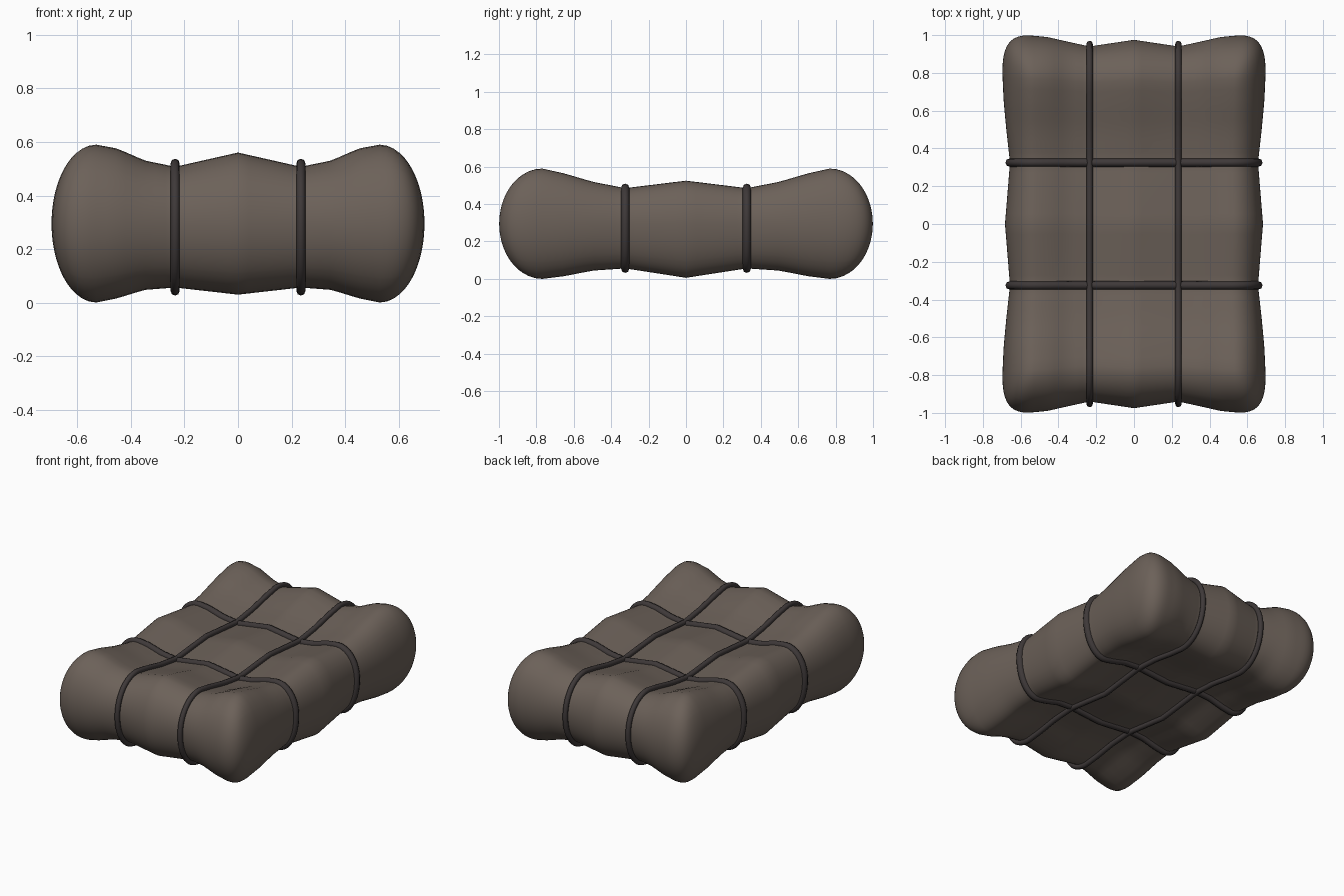
import bpy, bmesh, math
from mathutils import Vector

if "Cube" in bpy.data.objects:
    bpy.data.objects.remove(bpy.data.objects["Cube"])

CZ = 0.295


def material(name, rgb):
    m = bpy.data.materials.new(name)
    m.diffuse_color = (*rgb, 1)
    m.use_nodes = True
    m.node_tree.nodes["Principled BSDF"].inputs["Base Color"].default_value = m.diffuse_color
    return m


def lerp_table(table, v):
    for (a, fa), (b, fb) in zip(table, table[1:]):
        if v <= b:
            return fa + (fb - fa) * max(v - a, 0) / (b - a)
    return table[-1][1]


# thickness profiles of the padded bundle, pinched where the cords run
F_TOP = [(0, .90), (.235, .72), (.35, .80), (.45, .95), (.53, 1)]
G_TOP = [(0, .78), (.325, .645), (.5, .76), (.65, .91), (.77, 1)]
F_BOT = [(0, .90), (.235, .81), (.35, .84), (.45, .945), (.53, 1)]
G_BOT = [(0, .98), (.325, .81), (.5, .85), (.65, .95), (.77, 1)]
# pinching of the side walls
SIDE_X = [(0, .98), (.325, .942), (.5, .97), (.65, .99), (.8, 1)]
SIDE_Y = [(0, .975), (.235, .94), (.35, .965), (.46, .99), (.57, 1)]
# cube coordinate to flat core position
CORE_X = [(0, 0), (.3, .235), (.7, .53)]
CORE_Y = [(0, 0), (.3, .325), (.7, .77)]


def bundle_point(c):
    """Map a point on the surface of the unit cube to the padded bundle."""
    ax, ay, az = abs(c[0]), abs(c[1]), abs(c[2])
    ex, ey = max(ax - .7, 0) / .3, max(ay - .7, 0) / .3
    h = (ex ** 3.2 + ey ** 3.2) ** (1 / 3.2)
    n = max(math.hypot(h, az), 1e-6)
    x = lerp_table(CORE_X, ax) + .167 * ex / n
    y = lerp_table(CORE_Y, ay) + .23 * ey / n
    f, g = (F_TOP, G_TOP) if c[2] >= 0 else (F_BOT, G_BOT)
    z = .295 * az / n * lerp_table(f, x) * lerp_table(g, y)
    nx = x - .697 * (1 - lerp_table(SIDE_X, y)) * (x / .697) ** 4
    ny = y - (1 - lerp_table(SIDE_Y, x)) * y ** 4
    return Vector((math.copysign(nx, c[0]), math.copysign(ny, c[1]),
                   CZ + math.copysign(z, c[2])))


cloth = material("brown grey cloth", (.150, .120, .100))
cord = material("dark cord", (.048, .040, .040))

# padded bundle
bm = bmesh.new()
bmesh.ops.create_cube(bm, size=2)
bmesh.ops.subdivide_edges(bm, edges=bm.edges[:], cuts=39, use_grid_fill=True)
for v in bm.verts:
    v.co = bundle_point(v.co)
for p in bm.faces:
    p.smooth = True
me = bpy.data.meshes.new("padded_bundle")
bm.to_mesh(me)
bm.free()
me.materials.append(cloth)
bpy.context.collection.objects.link(bpy.data.objects.new("padded_bundle", me))


def square_loop(n=40):
    """Points around the outline of a square of half size 1."""
    pts = []
    for k in range(4):
        for i in range(n):
            t = -1 + 2 * i / n
            pts.append([(t, -1), (1, t), (-t, 1), (-1, -t)][k])
    return pts


def tie(name, axis, c, radius, lift):
    """Cord loop around the bundle at a fixed cube coordinate."""
    pts = []
    for a, b in square_loop():
        pts.append(bundle_point((c, a, b) if axis == 0 else (a, c, b)))
    cu = bpy.data.curves.new(name, 'CURVE')
    cu.dimensions = '3D'
    cu.bevel_depth = radius
    cu.bevel_resolution = 2
    sp = cu.splines.new('POLY')
    sp.points.add(len(pts) - 1)
    for i, p in enumerate(pts):
        t = pts[(i + 1) % len(pts)] - pts[i - 1]
        side = Vector((1, 0, 0)) if axis == 0 else Vector((0, 1, 0))
        out = t.cross(side).normalized()
        if out.dot(p - Vector((0, 0, CZ))) < 0:
            out = -out
        q = p + out * lift
        q[axis] = math.copysign(.235 if axis == 0 else .325, c)
        sp.points[i].co = (*q, 1)
    sp.use_cyclic_u = True
    cu.materials.append(cord)
    ob = bpy.data.objects.new(name, cu)
    bpy.context.collection.objects.link(ob)
    bpy.ops.object.select_all(action='DESELECT')
    ob.select_set(True)
    bpy.context.view_layer.objects.active = ob
    bpy.ops.object.convert(target='MESH')
    bpy.ops.object.shade_smooth()


# four cords: two lengthwise, two crosswise
for s, word in ((-1, "left"), (1, "right")):
    tie("lengthwise_cord_" + word, 0, .3 * s, .017, .013)
for s, word in ((-1, "front"), (1, "back")):
    tie("crosswise_cord_" + word, 1, .3 * s, .022, .002)
